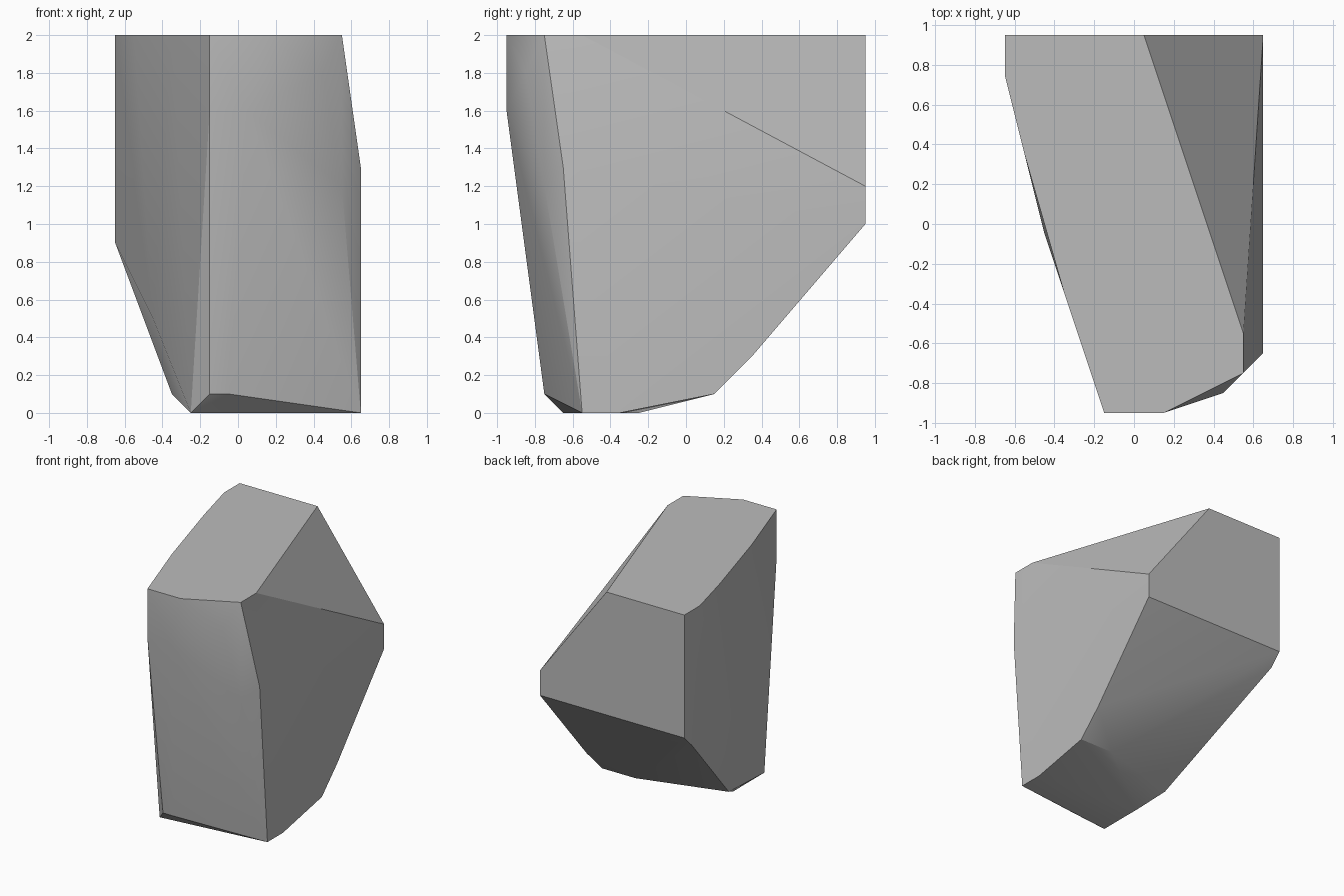
import bpy
import bmesh
from math import radians

cube = bpy.data.objects.get("Cube")
if cube:
    bpy.data.objects.remove(cube, do_unlink=True)

STEP = 0.05   # modelling grid
TOP = 40      # grid height of the flat top
SIDE = 13     # grid distance of the flat left wall


def make_material(name, color):
    material = bpy.data.materials.new(name)
    material.use_nodes = True
    material.diffuse_color = color
    material.node_tree.nodes["Principled BSDF"].inputs["Base Color"].default_value = color
    return material


def make_hull(name, corners, material):
    """Wrap a convex solid around corner points given in grid steps."""
    bm = bmesh.new()
    for corner in corners:
        bm.verts.new([value * STEP for value in corner])
    result = bmesh.ops.convex_hull(bm, input=bm.verts[:])
    unused = [item for item in result["geom_interior"] + result["geom_unused"]
              if isinstance(item, bmesh.types.BMVert)]
    bmesh.ops.delete(bm, geom=list(set(unused)), context='VERTS')
    bmesh.ops.dissolve_limit(bm, angle_limit=radians(0.2),
                             verts=bm.verts[:], edges=bm.edges[:])
    bmesh.ops.recalc_face_normals(bm, faces=bm.faces[:])
    mesh = bpy.data.meshes.new(name)
    bm.to_mesh(mesh)
    bm.free()
    mesh.materials.append(material)
    obj = bpy.data.objects.new(name, mesh)
    bpy.context.collection.objects.link(obj)
    return obj


# Outline of the flat top (x, y)
top_outline = [(-13, 19), (-13, 15), (-11, 7), (-7, -7), (-3, -19),
               (3, -19), (11, -15), (11, -11), (1, 19)]

# Outline of the flat left wall (y, z)
wall_outline = [(19, 24), (19, 20), (7, 6), (3, 2), (-7, 0), (-11, 0), (-13, 26)]

# Worn corners of the front
front_corners = [(-3, -19, 32), (1, -19, 32), (9, -17, 36), (11, -15, 24)]

# Worn corners of the right flank
flank_corners = [(-13, 19, 20), (-13, 17, 18), (-9, -1, 10)]

# Tapered foot
foot_corners = [(-7, -1, 2), (-5, -5, 0), (-5, -13, 0),
                (-3, -15, 2), (-1, -15, 2), (7, 3, 2)]

corners = [(x, y, TOP) for x, y in top_outline]
corners += [(SIDE, y, z) for y, z in wall_outline]
corners += front_corners + flank_corners + foot_corners

# Chipped stone block, smooth on shallow edges and sharp on steep ones
stone_grey = make_material("stone grey", (0.5, 0.5, 0.5, 1.0))
rock = make_hull("rock", corners, stone_grey)

bpy.ops.object.select_all(action='DESELECT')
rock.select_set(True)
bpy.context.view_layer.objects.active = rock
bpy.ops.object.shade_smooth_by_angle(angle=radians(30))
